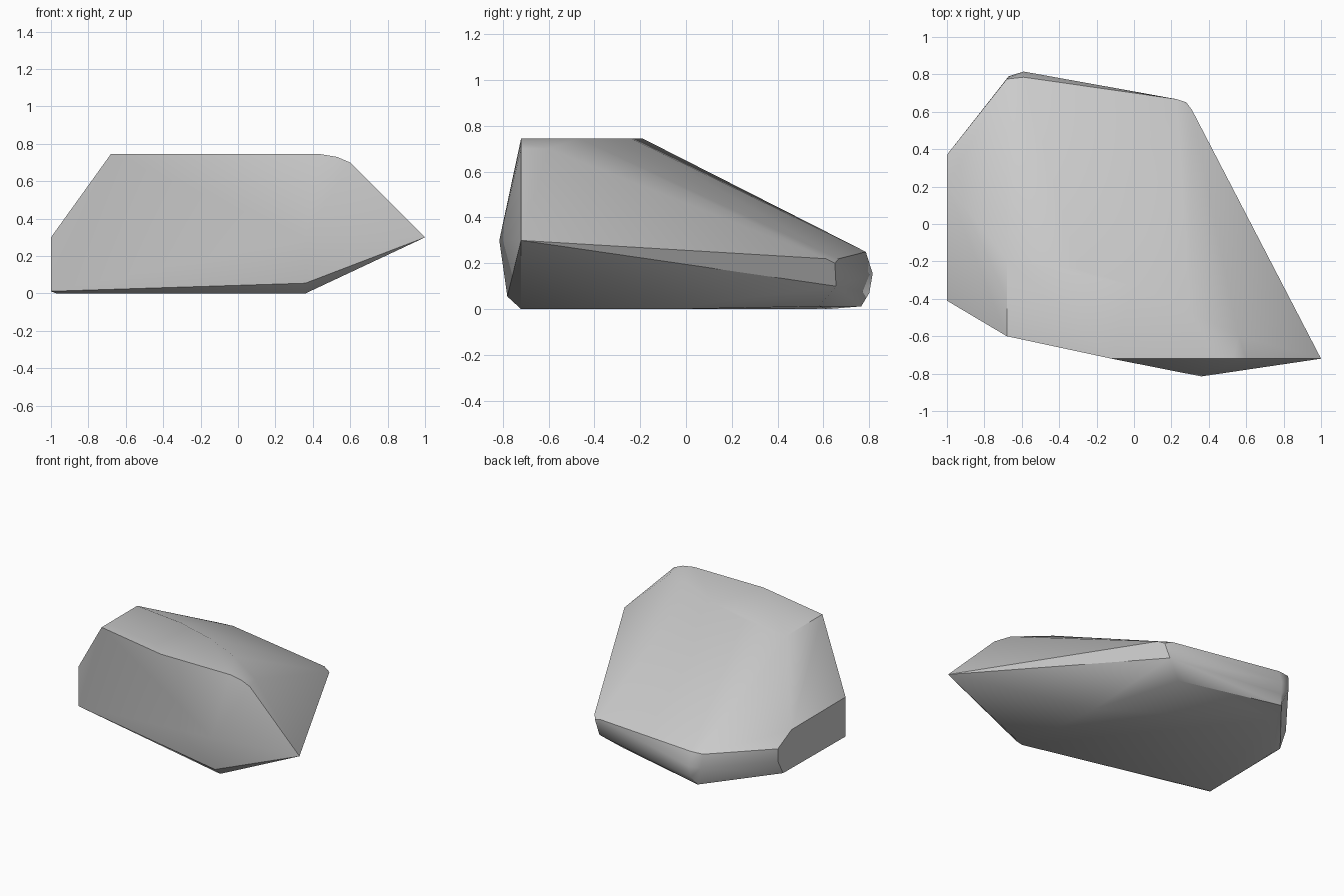
import bpy
import bmesh
import math

default_cube = bpy.data.objects.get("Cube")
if default_cube:
    bpy.data.objects.remove(default_cube, do_unlink=True)


def flat_material(name, colour):
    """One plain colour, shown in the viewport and in a render."""
    material = bpy.data.materials.new(name)
    material.use_nodes = True
    material.diffuse_color = colour
    shader = material.node_tree.nodes["Principled BSDF"]
    shader.inputs["Base Color"].default_value = colour
    return material


def hull_object(name, outlines, material, smooth_angle):
    """Wrap a tight skin around a set of corner outlines."""
    bm = bmesh.new()
    for outline in outlines.values():
        for corner in outline:
            bm.verts.new(corner)
    result = bmesh.ops.convex_hull(bm, input=bm.verts[:])
    inner = {v for v in result["geom_interior"] + result["geom_unused"]
             if isinstance(v, bmesh.types.BMVert)}
    bmesh.ops.delete(bm, geom=list(inner), context="VERTS")
    # merge nearly coplanar triangles into broad facets
    bmesh.ops.dissolve_limit(bm, angle_limit=math.radians(1.5),
                             verts=bm.verts[:], edges=bm.edges[:])
    bmesh.ops.recalc_face_normals(bm, faces=bm.faces[:])
    mesh = bpy.data.meshes.new(name)
    bm.to_mesh(mesh)
    bm.free()
    mesh.materials.append(material)
    obj = bpy.data.objects.new(name, mesh)
    bpy.context.collection.objects.link(obj)
    bpy.ops.object.select_all(action="DESELECT")
    obj.select_set(True)
    bpy.context.view_layer.objects.active = obj
    bpy.ops.object.shade_smooth_by_angle(angle=smooth_angle)
    return obj


TOP = 0.745
rock_outlines = {
    # level cap with its worn back rim
    "cap": [(-.68, -.6, TOP), (-.12, -.72, TOP), (.44, -.72, TOP),
            (.3, -.47, TOP), (0, -.33, TOP), (-.3, -.24, TOP),
            (-.68, -.19, TOP), (.53, -.72, .73), (.6, -.72, .7),
            (.56, -.6, .7)],
    # pointed end and the bulge of the front face
    "point": [(1, -.72, .3), (.36, -.815, .3), (.36, -.78, .055),
              (.36, -.72, 0)],
    # flat cut on the blunt side
    "side_cut": [(-1, -.41, .3), (-1, -.41, .012), (-1, .21, .3),
                 (-1, .37, .22), (-1, .37, .13), (-1, .31, .02)],
    # rounded low back edge
    "back_edge": [(-.68, .775, .25), (-.59, .785, .25), (-.67, .79, .15),
                  (-.59, .815, .155), (-.6, .8, .07), (-.63, .765, .012),
                  (.23, .667, .22), (.28, .65, .2), (.31, .61, .22),
                  (.24, .655, .1)],
    # underside
    "base": [(-.97, -.39, 0), (-.97, .27, 0), (-.7, .62, 0),
             (.3, -.06, 0), (.1, .58, .012)],
}

stone_grey = flat_material("stone grey", (.6, .6, .6, 1))
hull_object("rock", rock_outlines, stone_grey, math.radians(35))
